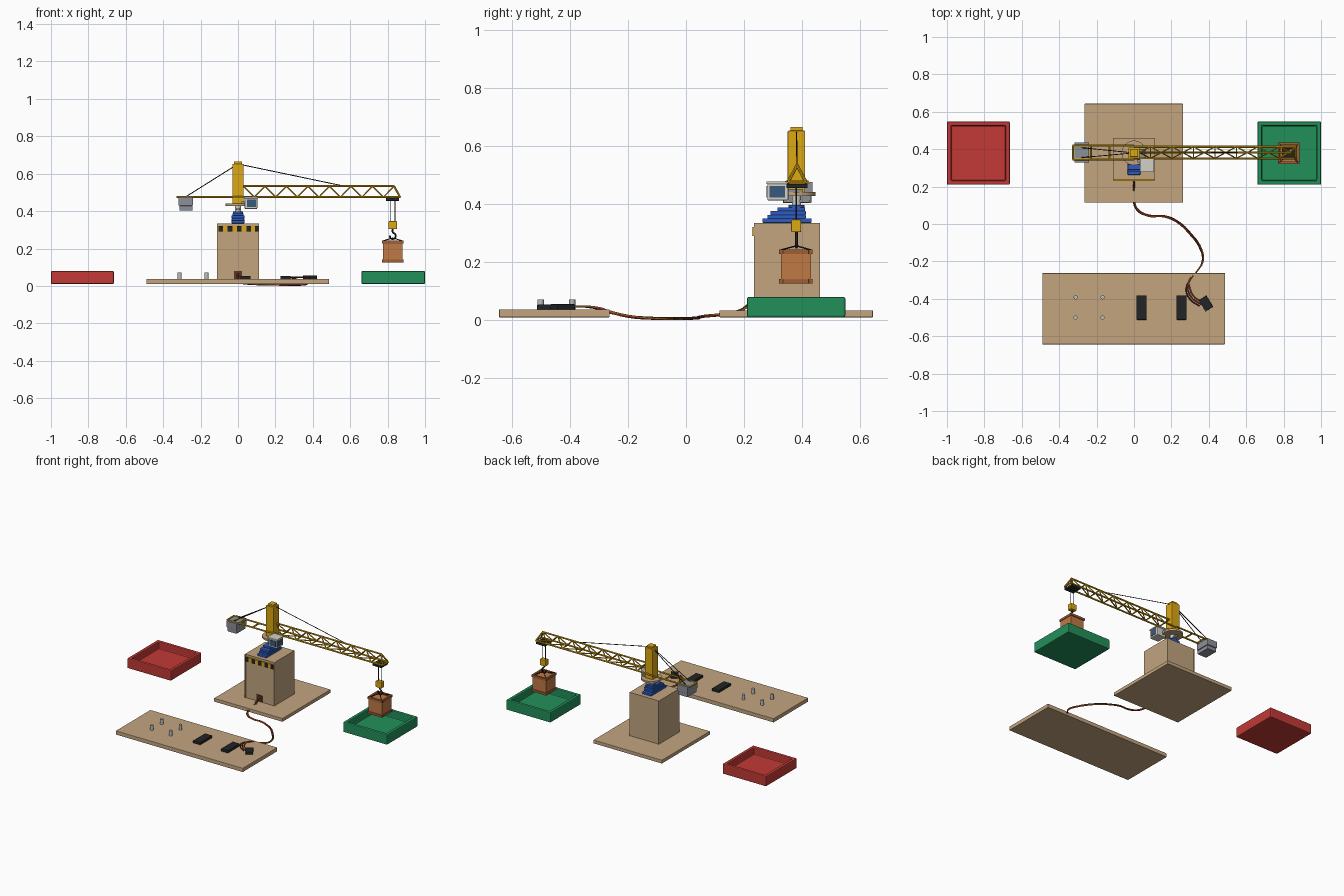
import bpy, bmesh, math
from mathutils import Vector, Matrix

if "Cube" in bpy.data.objects:
    bpy.data.objects.remove(bpy.data.objects["Cube"])


def mat(name, hexcol):
    m = bpy.data.materials.new(name)
    rgb = [int(hexcol[i:i + 2], 16) / 255 for i in (0, 2, 4)]
    m.diffuse_color = [((c + 0.055) / 1.055) ** 2.4 if c > 0.04 else c / 12.92 for c in rgb] + [1]
    m.use_nodes = True
    m.node_tree.nodes["Principled BSDF"].inputs["Base Color"].default_value = m.diffuse_color
    return m


WOOD, YELLOW, BLACK = mat("wood", "C2A57F"), mat("yellow", "DDA814"), mat("black", "222426")
RED, GREEN, BLUE = mat("red", "C23A36"), mat("green", "22905A"), mat("blue", "2F5CC0")
GREY, CREAM, GLASS = mat("grey", "8C9097"), mat("cream", "D2D0C6"), mat("glass", "3A5A7C")
CRATE, TRIM, BROWN = mat("crate", "C07A45"), mat("trim", "A05F35"), mat("brown", "5A3520")
ORANGE, METAL = mat("orange", "B8692C"), mat("metal", "BDBDBA")


def make(name, bm, m, bevel=0, smooth=False):
    me = bpy.data.meshes.new(name)
    bmesh.ops.recalc_face_normals(bm, faces=bm.faces[:])
    bm.to_mesh(me)
    bm.free()
    o = bpy.data.objects.new(name, me)
    bpy.context.collection.objects.link(o)
    me.materials.append(m)
    if bevel:
        b = o.modifiers.new("bevel", "BEVEL")
        b.width, b.segments = bevel, 2
    if smooth:
        bpy.ops.object.select_all(action='DESELECT')
        o.select_set(True)
        bpy.context.view_layer.objects.active = o
        bpy.ops.object.shade_smooth_by_angle()
    return o


def cube(bm, x0, x1, y0, y1, z0, z1):
    t = Matrix.Translation(((x0 + x1) / 2, (y0 + y1) / 2, (z0 + z1) / 2))
    return bmesh.ops.create_cube(bm, size=1, matrix=t @ Matrix.Diagonal((x1 - x0, y1 - y0, z1 - z0, 1)))


def boxes(name, m, *dims, bevel=0):
    bm = bmesh.new()
    for d in dims:
        cube(bm, *d)
    return make(name, bm, m, bevel)


def rods(name, m, segs, r, sides=8):
    bm = bmesh.new()
    for a, b in segs:
        a, b = Vector(a), Vector(b)
        d = b - a
        t = Matrix.Translation((a + b) / 2) @ d.to_track_quat('Z', 'Y').to_matrix().to_4x4()
        bmesh.ops.create_cone(bm, cap_ends=True, segments=sides, radius1=r, radius2=r, depth=d.length, matrix=t)
    return make(name, bm, m, smooth=True)


def tube(name, m, pts, r):
    c = bpy.data.curves.new(name, 'CURVE')
    c.dimensions, c.bevel_depth, c.bevel_resolution, c.resolution_u = '3D', r, 2, 6
    c.use_fill_caps = True
    s = c.splines.new('BEZIER')
    s.bezier_points.add(len(pts) - 1)
    for p, co in zip(s.bezier_points, pts):
        p.co = co
        p.handle_left_type = p.handle_right_type = 'AUTO'
    o = bpy.data.objects.new(name, c)
    bpy.context.collection.objects.link(o)
    c.materials.append(m)


def tray(name, m, x0, x1):
    bm = bmesh.new()
    cube(bm, x0, x1, 0.21, 0.548, 0.01, 0.08)
    bm.faces.ensure_lookup_table()
    top = max(bm.faces, key=lambda f: f.calc_center_median().z)
    bmesh.ops.inset_region(bm, faces=[top], thickness=0.032)
    ext = bmesh.ops.extrude_face_region(bm, geom=[top])
    bmesh.ops.delete(bm, geom=[top], context='FACES_ONLY')
    bmesh.ops.translate(bm, vec=(0, 0, -0.05), verts=[v for v in ext['geom'] if isinstance(v, bmesh.types.BMVert)])
    make(name, bm, m, 0.006)


# Trays and wooden boards
tray("red_tray", RED, -1.0, -0.664)
tray("green_tray", GREEN, 0.66, 1.0)
boxes("tower_base", WOOD, (-0.265, 0.262, 0.115, 0.643, 0.01, 0.034), bevel=0.002)
boxes("control_board", WOOD, (-0.49, 0.487, -0.643, -0.263, 0.01, 0.037), bevel=0.002)

# Tower: front and back panels held between two side panels, with a lid
CX, CY = 0.0, 0.38
boxes("tower_sides", WOOD, (-0.113, -0.105, 0.234, 0.461, 0.034, 0.335), (0.105, 0.113, 0.234, 0.461, 0.034, 0.335))
boxes("tower_panels", WOOD, (-0.105, 0.105, 0.238, 0.246, 0.034, 0.335), (-0.105, 0.105, 0.451, 0.459, 0.034, 0.335),
      (-0.105, 0.105, 0.246, 0.451, 0.327, 0.335))
boxes("hazard_strip", YELLOW, (-0.11, 0.11, 0.231, 0.238, 0.29, 0.32))
boxes("hazard_blocks", BLACK, *[(-0.105 + i * 0.05, -0.08 + i * 0.05, 0.2295, 0.235, 0.29, 0.32) for i in range(5)][:4],
      (0.09, 0.11, 0.2295, 0.235, 0.29, 0.32))
boxes("cable_outlet", BROWN, (-0.022, 0.022, 0.235, 0.24, 0.036, 0.08))

# Servo motor that turns the crane
boxes("servo_body", BLUE, (-0.034, 0.034, 0.263, 0.432, 0.335, 0.35), (-0.034, 0.034, 0.28, 0.412, 0.35, 0.362),
      (-0.034, 0.034, 0.29, 0.412, 0.362, 0.376), (-0.03, 0.03, 0.315, 0.41, 0.376, 0.388), bevel=0.002)
rods("servo_gear_cap", BLUE, [((CX, CY, 0.385), (CX, CY, 0.397))], 0.028, 24)
rods("servo_horn", CREAM, [((CX, CY, 0.395), (CX, CY, 0.43))], 0.016, 20)
boxes("horn_arm", CREAM, (-0.01, 0.01, 0.335, 0.425, 0.405, 0.414), bevel=0.003)
rods("turntable", WOOD, [((CX, CY, 0.428), (CX, CY, 0.441))], 0.066, 40)

# Mast and cab
boxes("mast", YELLOW, (-0.03, 0.03, 0.35, 0.41, 0.44, 0.652), bevel=0.003)
boxes("mast_cap", YELLOW, (-0.021, 0.021, 0.359, 0.401, 0.652, 0.665), bevel=0.002)
boxes("cab", CREAM, (0.035, 0.103, 0.28, 0.352, 0.412, 0.47), bevel=0.004)
boxes("cab_roof", CREAM, (0.031, 0.107, 0.277, 0.356, 0.468, 0.477), bevel=0.002)
boxes("cab_windows", GLASS, (0.047, 0.096, 0.277, 0.285, 0.423, 0.462), (0.098, 0.105, 0.288, 0.34, 0.423, 0.462))
boxes("cab_bracket", GREY, (0.02, 0.06, 0.33, 0.40, 0.441, 0.452))

# Jib: triangular lattice of three chords with zigzag bracing
YL, YR, ZB, ZT, N = 0.351, 0.413, 0.475, 0.533, 7
X0, X1, XE = 0.03, 0.835, 0.866
p = (X1 - X0) / N
chords = [((X0, CY + 0.002, ZT), (X1, CY + 0.002, ZT)), ((XE, YL, ZB), (XE, YR, ZB))]
brace = []
for y in (YL, YR):
    chords += [((0, y, ZB), (XE, y, ZB)), ((X1, CY + 0.002, ZT), (XE, y, ZB))]
    for i in range(N):
        t0, t1 = (X0 + i * p, CY + 0.002, ZT), (X0 + (i + 1) * p, CY + 0.002, ZT)
        foot = (X0 + (i + 0.5) * p, y, ZB)
        brace += [(t0, foot), (foot, t1)]
for i in range(N):
    a, b = X0 + (i + 0.5) * p, X0 + (i + 1.5) * p
    brace += [((a, YL, ZB), (a, YR, ZB)), ((a, YL, ZB), (min(b, XE), YR, ZB))]
rods("jib_chords", YELLOW, chords, 0.0055)
rods("jib_bracing", YELLOW, brace, 0.0038, 6)

# Counter jib, counterweight and stays
rods("counter_jib", YELLOW, [((-0.328, y, ZB), (0, y, ZB)) for y in (0.345, 0.419)] +
     [((x, 0.345, ZB), (x, 0.419, ZB)) for x in (-0.325, -0.23, -0.13)], 0.0055)
boxes("counterweight", GREY, (-0.318, -0.24, 0.329, 0.435, 0.43, 0.476), (-0.314, -0.244, 0.333, 0.431, 0.403, 0.429),
      bevel=0.002)
rods("stays", BLACK, [((0, 0.38, 0.652), (0.57, 0.382, ZT))] +
     [((0, 0.38, 0.652), (-0.28, y, 0.476)) for y in (0.355, 0.408)], 0.0025, 6)

# Trolley, hoist ropes, hook block and hook
HX = 0.827
boxes("trolley", BLACK, (0.79, 0.862, 0.346, 0.418, 0.455, 0.469), bevel=0.002)
rods("trolley_wheels", BLACK, [((x, y, 0.468), (x, y + 0.008, 0.468)) for x in (0.805, 0.848) for y in (0.347, 0.409)], 0.008, 12)
rods("hoist_ropes", BLACK, [((x, CY, 0.345), (x, CY, 0.458)) for x in (0.814, 0.84)], 0.0025, 6)
boxes("hook_block", YELLOW, (0.804, 0.85, 0.362, 0.396, 0.303, 0.346), bevel=0.004)
hook = [(HX, CY, 0.305), (HX, CY, 0.288)]
hook += [(HX + 0.016 * math.cos(math.radians(a)), CY, 0.267 + 0.016 * math.sin(math.radians(a)))
         for a in (60, 10, -40, -90, -140, -190)]
tube("hook", BLACK, hook, 0.0048)

# Hanging crate
boxes("crate_body", CRATE, (0.776, 0.88, 0.326, 0.43, 0.13, 0.232))
boxes("crate_trim", TRIM, *[d for z0, z1 in ((0.126, 0.142), (0.227, 0.243)) for d in (
    (0.77, 0.884, 0.32, 0.334, z0, z1), (0.77, 0.884, 0.422, 0.436, z0, z1),
    (0.77, 0.784, 0.334, 0.422, z0, z1), (0.87, 0.884, 0.334, 0.422, z0, z1))], bevel=0.0015)
rods("crate_slings", BLACK, [((HX, CY, 0.256), (x, y, 0.242)) for x in (0.778, 0.876) for y in (0.327, 0.429)], 0.0025, 6)

# Control board parts
rods("board_pegs", METAL, [((x, y, 0.036), (x, y, 0.071)) for x in (-0.312, -0.168) for y in (-0.392, -0.5)], 0.011, 16)
boxes("board_modules", BLACK, (0.013, 0.068, -0.512, -0.381, 0.036, 0.054), (0.227, 0.281, -0.512, -0.381, 0.036, 0.054),
      bevel=0.002)
plug = boxes("plug", BLACK, (-0.024, 0.024, -0.035, 0.035, -0.009, 0.009), bevel=0.002)
plug.location, plug.rotation_euler = (0.385, -0.425, 0.046), (0, 0, math.radians(32))

# Three-wire cable from tower to plug, splayed at the end
path = [(0, 0.24, 0.064), (0, 0.215, 0.052), (0, 0.185, 0.032), (0, 0.12, 0.02), (0.025, 0.07, 0.014), (0.08, 0.044, 0.01),
        (0.16, 0.042, 0.008), (0.23, 0.012, 0.006), (0.3, -0.05, 0.006), (0.355, -0.13, 0.007), (0.367, -0.2, 0.014),
        (0.335, -0.255, 0.026), (0.298, -0.3, 0.041), (0.288, -0.345, 0.047), (0.31, -0.395, 0.047), (0.36, -0.43, 0.046)]
for k, (n, m) in enumerate((("brown", BROWN), ("red", RED), ("orange", ORANGE))):
    pts = []
    for i, q in enumerate(path):
        a = i * 0.9 + k * math.tau / 3
        if i >= 13:
            off = Vector(((k - 1) * 0.009, (k - 1) * 0.009, 0))
        else:
            off = Vector((math.cos(a), math.cos(a), math.sin(a) * 0.7)) * 0.0032
        v = Vector(q) + off
        v.z = max(v.z, 0.0035)
        pts.append(v)
    tube(n + "_wire", m, pts, 0.0035)
